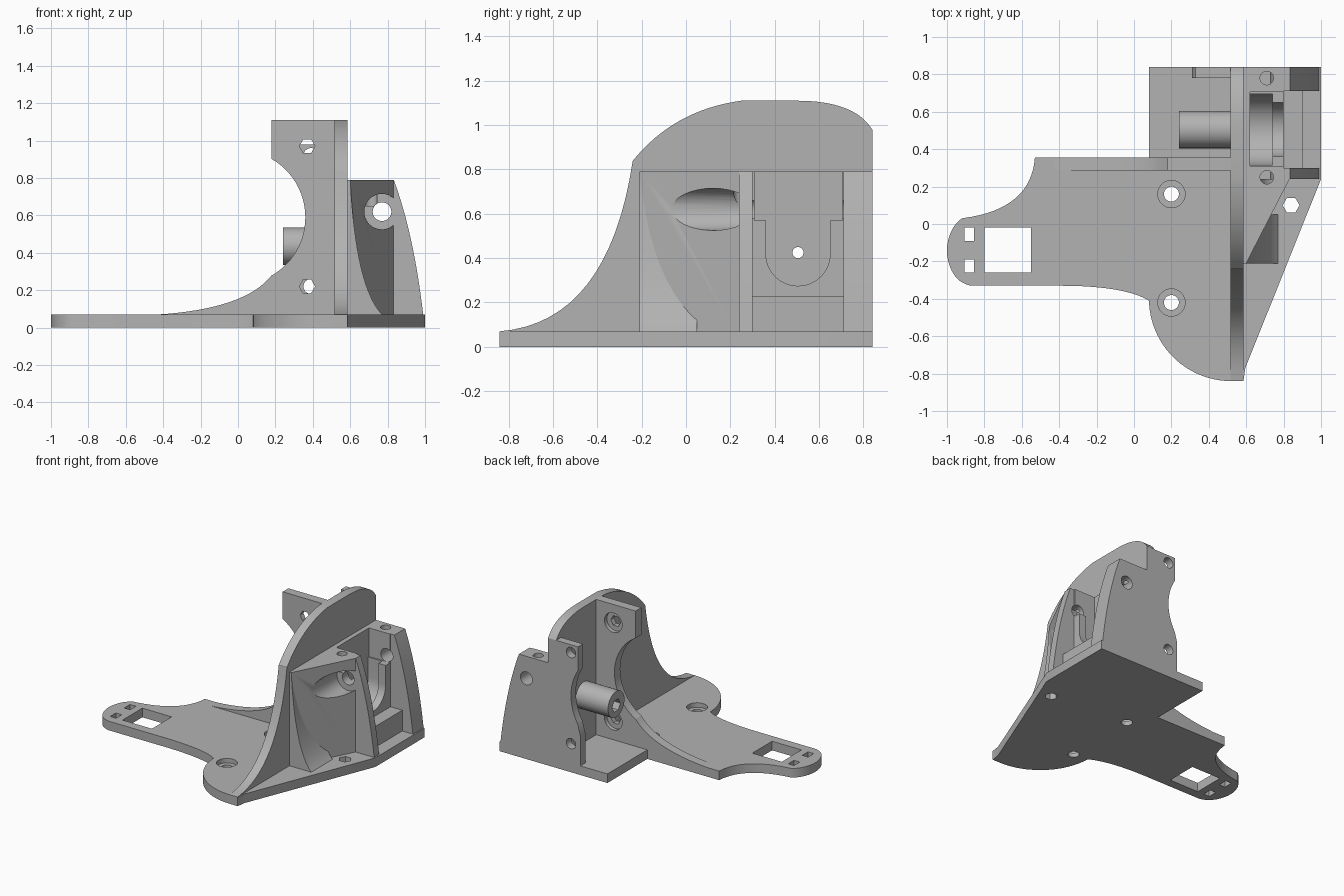
import bpy, bmesh, math
from mathutils import Vector

cube = bpy.data.objects.get("Cube")
if cube:
    bpy.data.objects.remove(cube, do_unlink=True)

grey = bpy.data.materials.new("plain grey")
grey.use_nodes = True
colour = (0.45, 0.45, 0.45, 1)
grey.diffuse_color = colour
grey.node_tree.nodes["Principled BSDF"].inputs["Base Color"].default_value = colour


def prism(name, outline, axis, low, high):
    """Extrude a 2D outline along an axis; the outline uses the other two axes in order."""
    place = {"x": lambda p, d: (d, p[0], p[1]),
             "y": lambda p, d: (p[0], d, p[1]),
             "z": lambda p, d: (p[0], p[1], d)}[axis]
    bm = bmesh.new()
    face = bm.faces.new([bm.verts.new(place(p, low)) for p in outline])
    top = bmesh.ops.extrude_face_region(bm, geom=[face])
    verts = [v for v in top["geom"] if isinstance(v, bmesh.types.BMVert)]
    bmesh.ops.translate(bm, verts=verts, vec=Vector(place((0, 0), high - low)))
    bmesh.ops.recalc_face_normals(bm, faces=bm.faces)
    mesh = bpy.data.meshes.new(name)
    bm.to_mesh(mesh)
    bm.free()
    mesh.materials.append(grey)
    ob = bpy.data.objects.new(name, mesh)
    bpy.context.collection.objects.link(ob)
    return ob


def arc(cx, cy, r, start, end, n=24):
    angles = [math.radians(start + (end - start) * i / n) for i in range(n + 1)]
    return [(cx + r * math.cos(a), cy + r * math.sin(a)) for a in angles]


def circle(cx, cy, r, n=32):
    return arc(cx, cy, r, 0, 360, n)[:-1]


def bend(a, c, b, n=16):
    a, c, b = Vector(a), Vector(c), Vector(b)
    ts = [i / n for i in range(n + 1)]
    return [tuple(a * (1 - t) ** 2 + c * 2 * t * (1 - t) + b * t * t) for t in ts]


def rect(x0, y0, x1, y1):
    return [(x0, y0), (x1, y0), (x1, y1), (x0, y1)]


def slot(cy, cz, r, top):
    return arc(cy, cz, r, 180, 360) + [(cy + r, top), (cy - r, top)]


def cut(ob, outline, axis, low, high):
    tool = prism("cutter", outline, axis, low, high)
    tool.hide_render = True
    mod = ob.modifiers.new("cut", "BOOLEAN")
    mod.operation, mod.solver, mod.object = "DIFFERENCE", "EXACT", tool
    bpy.context.view_layer.objects.active = ob
    bpy.ops.object.modifier_apply(modifier=mod.name)
    bpy.data.objects.remove(tool, do_unlink=True)


T = 0.07      # plate thickness
DECK = 0.79   # top of the side housing

# Base plate with rounded arm
outline = ([(0.08, 0.355), (0.08, 0.84), (1, 0.84), (1, 0.24), (0.595, -0.77), (0.585, -0.84)]
           + arc(0.52, -0.4, 0.44, 270, 180)
           + bend((0.08, -0.41), (-0.05, -0.33), (-0.4, -0.33))
           + bend((-0.87, -0.33), (-0.98, -0.31), (-1, -0.16))
           + bend((-1, -0.13), (-0.99, -0.02), (-0.92, 0.03))
           + bend((-0.91, 0.032), (-0.55, 0.08), (-0.53, 0.355)))
base = prism("base_plate", outline, "z", 0, T)
for window in (rect(-0.8, -0.26, -0.55, -0.02),
               rect(-0.905, -0.26, -0.855, -0.19),
               rect(-0.905, -0.09, -0.855, -0.02)):
    cut(base, window, "z", -0.1, 0.2)
for y in (0.16, -0.42):
    cut(base, circle(0.2, y, 0.04), "z", -0.1, 0.2)
    cut(base, circle(0.2, y, 0.073), "z", 0.035, 0.2)
cut(base, circle(0.84, 0.1, 0.045, 6), "z", -0.1, 0.2)

# Upright wall with a swept front edge
outline = ([(0.84, 0), (-0.84, 0)]
           + bend((-0.84, T), (-0.35, 0.11), (-0.24, 0.84))
           + bend((-0.235, 0.845), (-0.05, 1.07), (0.25, 1.11))
           + bend((0.5, 1.11), (0.76, 1.11), (0.84, 0.98)))
wall = prism("upright_wall", outline, "x", 0.515, 0.585)
cut(wall, circle(0.505, 0.425, 0.025), "x", 0.4, 0.7)

# Front mounting plate with round clearance and sweeping foot
outline = ([(0.52, 1.11), (0.52, 0.03), (-0.43, 0.03)]
           + bend((-0.43, T), (0.04, 0.1), (0.18, 0.28))
           + arc(0, 0.59, 0.36, -60, 60)
           + [(0.18, 1.11)])
front_mount = prism("front_mounting_plate", outline, "y", 0.285, 0.355)

# Rear mounting plate
outline = ([(0.52, 0.98), (0.52, 0.03), (0.31, 0.03), (0.31, 0.3)]
           + arc(0, 0.59, 0.39, -31, 31) + [(0.33, 0.8), (0.33, 0.98)])
rear_mount = prism("rear_mounting_plate", outline, "y", 0.78, 0.84)

for z in (0.22, 0.97):
    cut(front_mount, circle(0.37, z, 0.042, 6), "y", 0.2, 0.5)
    cut(front_mount, circle(0.37, z, 0.075), "y", 0.325, 0.5)
for z in (0.22, 0.92):
    cut(rear_mount, circle(0.39, z, 0.04), "y", 0.7, 0.9)

# Screw boss on the inside of the wall
boss = prism("screw_boss", circle(0.505, 0.435, 0.1), "x", 0.24, 0.52)
cut(boss, circle(0.505, 0.425, 0.025), "x", 0.1, 0.7)
cut(boss, circle(0.505, 0.425, 0.05, 6), "x", 0.1, 0.3)

# Side housing with curved outer face
outline = [(0.58, 0), (1, 0)] + bend((0.99, T), (0.94, 0.5), (0.833, DECK)) + [(0.58, DECK)]
housing = prism("side_housing", outline, "y", 0.24, 0.84)
cut(housing, rect(0.3, 0.23, 0.71, 1), "x", 0.8, 1.2)
cut(housing, rect(0.3, T, 0.71, 1), "x", 0.9, 1.2)
cut(housing, slot(0.505, 0.42, 0.19, 1), "x", 0.62, 0.74)
cut(housing, slot(0.505, 0.42, 0.145, 1), "x", 0.7, 0.85)
cut(housing, rect(0.31, 0.57, 0.705, 1), "x", 0.62, 0.85)
cut(housing, circle(0.77, 0.62, 0.05), "y", 0.1, 1)
cut(housing, circle(0.505, 0.425, 0.025), "x", 0.5, 0.7)

# Wedge brace between wall and housing, with a screwdriver channel
brace = prism("wedge_brace", [(0.58, -0.21), (0.6, -0.21), (0.832, 0.241), (0.58, 0.241)],
              "z", 0.03, DECK)
cut(brace, circle(0.77, 0.62, 0.095), "y", -0.4, 0.239)
cut(brace, circle(0.77, 0.62, 0.05), "y", 0.1, 0.5)
for part, y in ((housing, 0.78), (housing, 0.25), (brace, 0.25)):
    cut(part, circle(0.71, y, 0.036), "z", 0.65, 1)

# Curved flange at the foot of the brace
outline = [(0.58, 0.03), (0.77, 0.03)] + bend((0.77, T), (0.63, 0.22), (0.6, DECK)) + [(0.58, DECK)]
flange = prism("curved_flange", outline, "y", -0.21, 0.05)

# Smooth curved faces, keep hard edges
bpy.ops.object.select_all(action="DESELECT")
parts = (base, wall, front_mount, rear_mount, boss, housing, brace, flange)
for ob in parts:
    ob.select_set(True)
bpy.context.view_layer.objects.active = base
bpy.ops.object.shade_smooth_by_angle(angle=math.radians(30))
